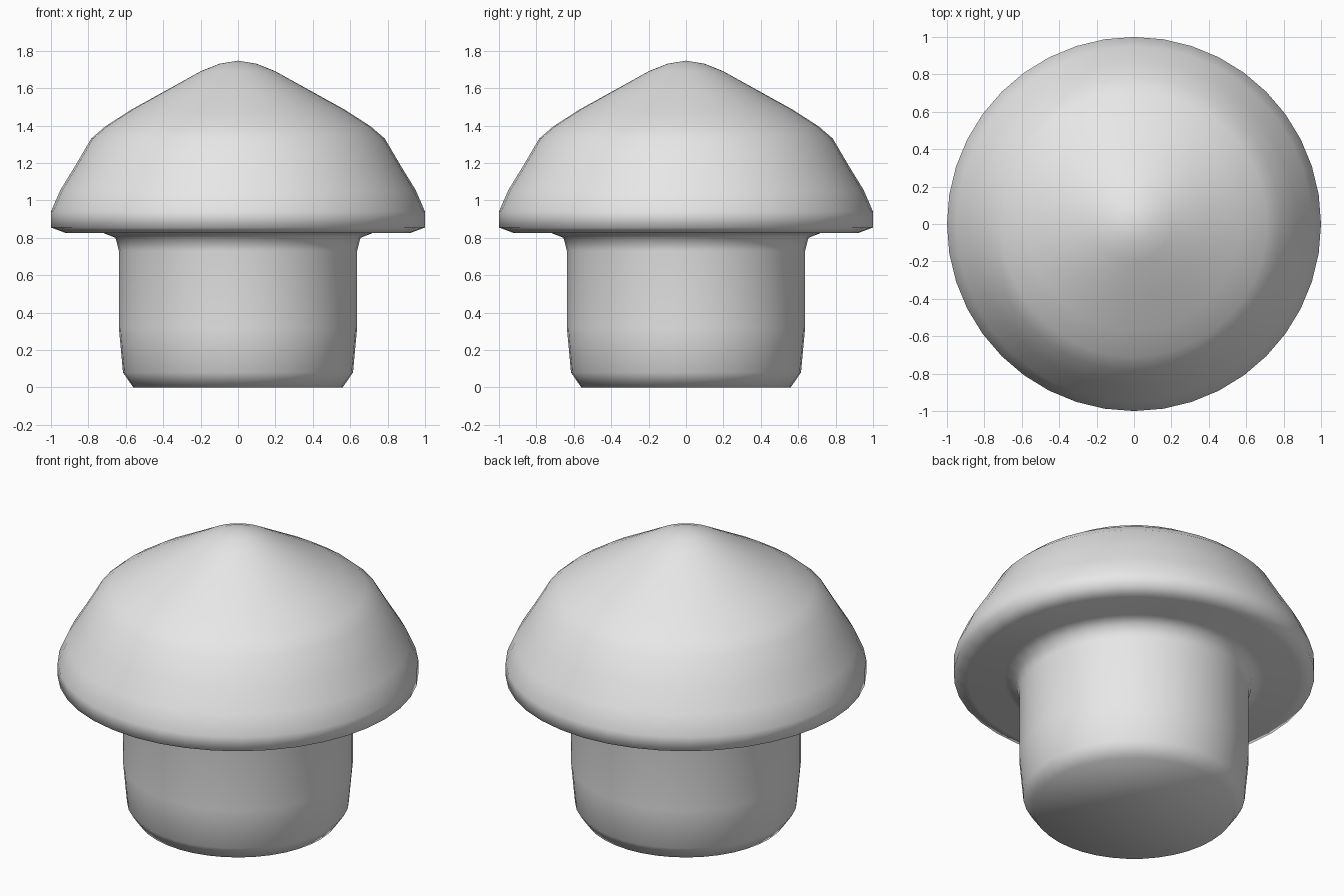
import bpy, bmesh, math

if "Cube" in bpy.data.objects:
    bpy.data.objects.remove(bpy.data.objects["Cube"])

SIDES = 40

grey = bpy.data.materials.new("plain grey")
grey.diffuse_color = (0.8, 0.8, 0.8, 1.0)
grey.use_nodes = True
grey.node_tree.nodes["Principled BSDF"].inputs["Base Color"].default_value = grey.diffuse_color

# Half profile (radius, height) from the base up to the tip of the cap
PROFILE = [
    (0.56, 0.0), (0.615, 0.08), (0.637, 0.32), (0.637, 0.73),        # stem
    (0.655, 0.80), (0.72, 0.825),                                    # collar under cap
    (0.92, 0.825), (1.0, 0.855), (1.0, 0.94),                        # rim
    (0.95, 1.055), (0.87, 1.185), (0.785, 1.33), (0.71, 1.395),      # cap side
    (0.57, 1.485), (0.38, 1.59), (0.20, 1.69), (0.10, 1.73),         # cone
]
TIP = 1.747


def lathe(name, profile, tip):
    bm = bmesh.new()
    rings = []
    for r, z in profile:
        rings.append([bm.verts.new((r * math.cos(math.tau * i / SIDES),
                                    r * math.sin(math.tau * i / SIDES), z))
                      for i in range(SIDES)])
    for low, high in zip(rings, rings[1:]):
        for i in range(SIDES):
            j = (i + 1) % SIDES
            bm.faces.new((low[i], low[j], high[j], high[i]))
    # flat base and pointed top
    bm.faces.new(rings[0][::-1])
    top = bm.verts.new((0, 0, tip))
    for i in range(SIDES):
        bm.faces.new((rings[-1][i], rings[-1][(i + 1) % SIDES], top))
    for f in bm.faces:
        f.smooth = True
    mesh = bpy.data.meshes.new(name)
    bm.to_mesh(mesh)
    bm.free()
    mesh.materials.append(grey)
    obj = bpy.data.objects.new(name, mesh)
    bpy.context.collection.objects.link(obj)
    return obj


# Stem and cap are one continuous turned body
lathe("mushroom_body", PROFILE, TIP)
